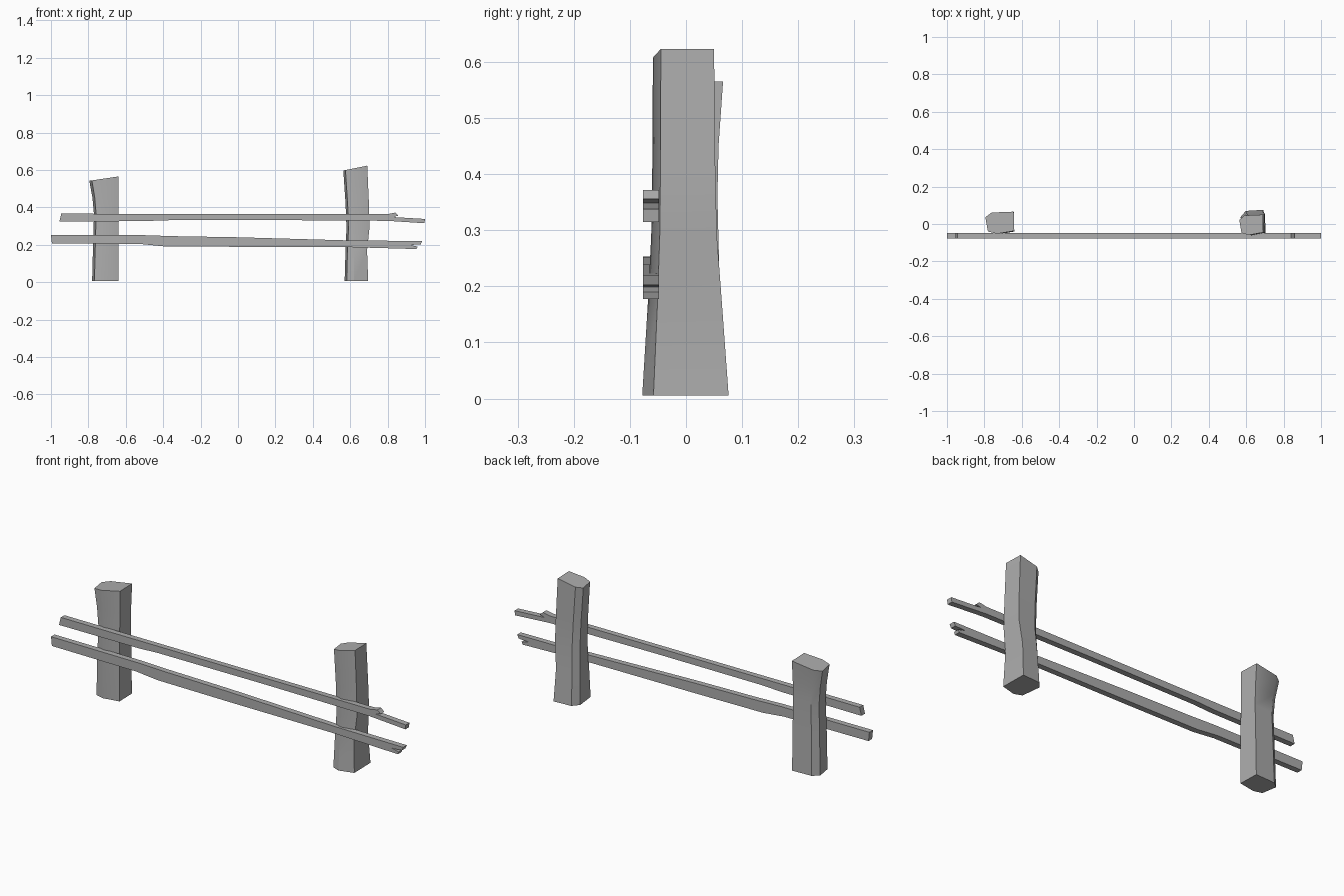
import bpy, bmesh, math

cube = bpy.data.objects.get("Cube")
if cube:
    bpy.data.objects.remove(cube, do_unlink=True)

wood = bpy.data.materials.new("weathered grey wood")
wood.use_nodes = True
GREY = (0.42, 0.42, 0.42, 1)
wood.diffuse_color = GREY
wood.node_tree.nodes["Principled BSDF"].inputs["Base Color"].default_value = GREY


def finish(name, bm):
    bmesh.ops.recalc_face_normals(bm, faces=bm.faces)
    mesh = bpy.data.meshes.new(name)
    bm.to_mesh(mesh)
    bm.free()
    obj = bpy.data.objects.new(name, mesh)
    mesh.materials.append(wood)
    bpy.context.collection.objects.link(obj)
    bpy.ops.object.select_all(action="DESELECT")
    obj.select_set(True)
    bpy.context.view_layer.objects.active = obj
    bpy.ops.object.shade_smooth_by_angle(angle=math.radians(35))


def post(name, sections, top_slope):
    """Loft a six-sided hewn post; each section is z, x min, x max, y front, y back."""
    bm = bmesh.new()
    rings = []
    for i, (z, x0, x1, y0, y1) in enumerate(sections):
        w, d = x1 - x0, y1 - y0
        outline = [(x0 + w * 0.09, y0 + d * 0.1), (x0 + w * 0.4, y0),
                   (x1, y0 + d * 0.13), (x1 - w * 0.02, y1),
                   (x0 + w * 0.22, y1 - d * 0.04), (x0, y1 - d * 0.25)]
        tilt = top_slope if i == len(sections) - 1 else 0
        rings.append([bm.verts.new((x, y, z + tilt * (x - x0) / w))
                      for x, y in outline])
    for low, high in zip(rings, rings[1:]):
        for k in range(6):
            n = (k + 1) % 6
            bm.faces.new((low[k], low[n], high[n], high[k]))
    bm.faces.new(rings[0])
    bm.faces.new(rings[-1])
    finish(name, bm)


def rail(name, profile):
    """Extrude a front outline into a flat split rail."""
    bm = bmesh.new()
    face = bm.faces.new([bm.verts.new((x, -0.077, z)) for x, z in profile])
    moved = bmesh.ops.extrude_face_region(bm, geom=[face])["geom"]
    bmesh.ops.translate(bm, vec=(0, 0.029, 0),
                        verts=[v for v in moved if isinstance(v, bmesh.types.BMVert)])
    finish(name, bm)


# Upright posts
post("right_post", [
    (0.005, -0.78, -0.64, -0.055, 0.064),
    (0.2, -0.775, -0.64, -0.055, 0.06),
    (0.36, -0.77, -0.64, -0.052, 0.056),
    (0.45, -0.778, -0.64, -0.052, 0.058),
    (0.542, -0.795, -0.64, -0.052, 0.066)], 0.023)
post("left_post", [
    (0.005, 0.57, 0.696, -0.078, 0.076),
    (0.17, 0.575, 0.69, -0.068, 0.064),
    (0.29, 0.58, 0.703, -0.062, 0.055),
    (0.42, 0.575, 0.7, -0.06, 0.052),
    (0.597, 0.563, 0.691, -0.059, 0.05)], 0.026)

# Split rails with splintered ends
rail("upper_rail", [
    (-0.955, 0.325), (-0.945, 0.366), (0.8, 0.364), (0.84, 0.372),
    (0.858, 0.356), (0.83, 0.348), (1.0, 0.338), (0.997, 0.315),
    (0.8, 0.328), (0.2, 0.332), (-0.4, 0.331), (-0.5, 0.326)])
rail("lower_rail", [
    (-0.995, 0.207), (-1.0, 0.253), (-0.5, 0.251), (-0.35, 0.246),
    (0.0, 0.24), (0.6, 0.223), (0.985, 0.22), (0.977, 0.202),
    (0.92, 0.199), (0.96, 0.19), (0.955, 0.177), (0.6, 0.187),
    (0.0, 0.189), (-0.4, 0.192), (-0.52, 0.204)])
